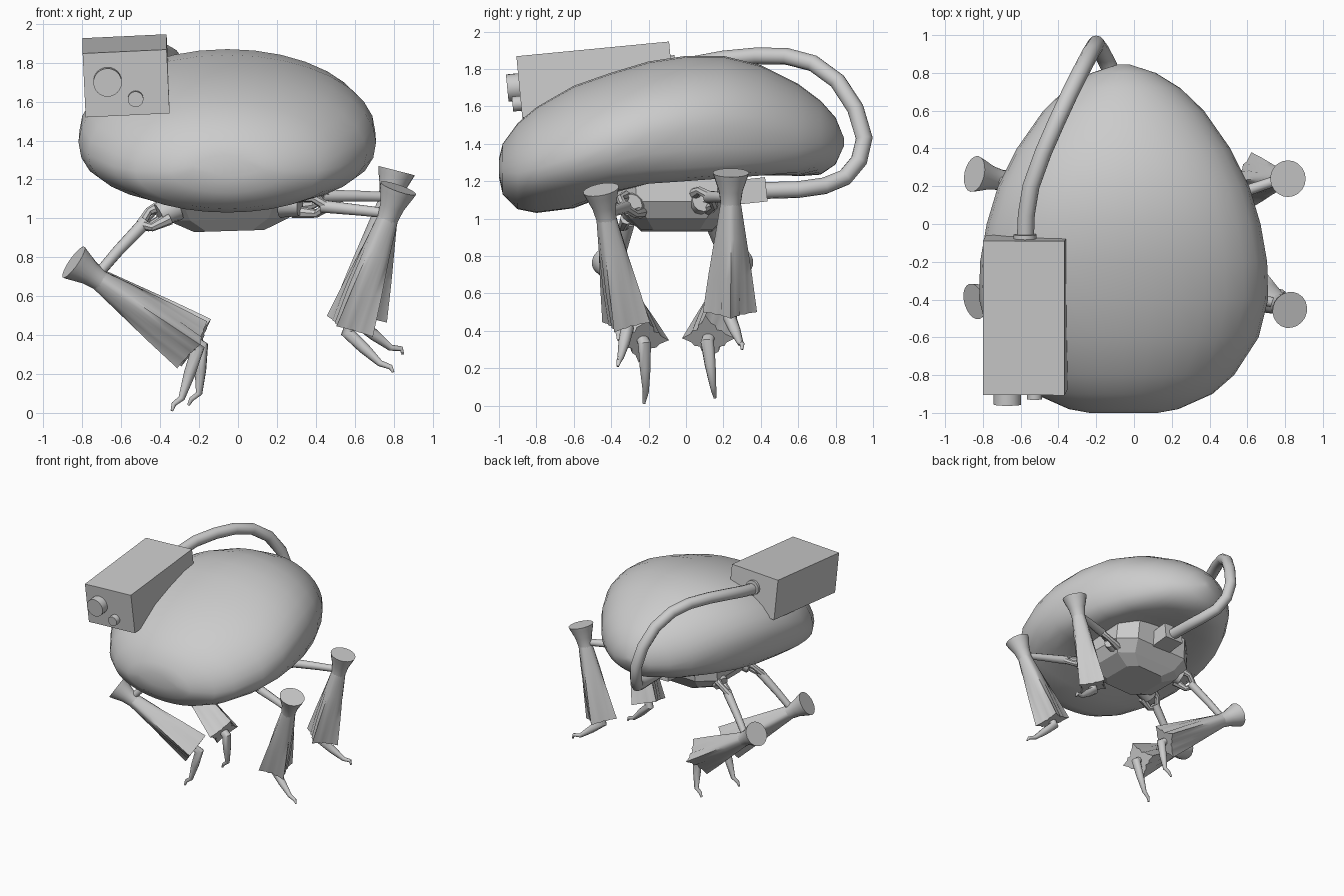
import bpy, bmesh
from math import sin, cos, pi, radians
from mathutils import Vector, Matrix

cube = bpy.data.objects.get("Cube")
if cube:
    bpy.data.objects.remove(cube, do_unlink=True)


def finish(name, bm, angle=35):
    """Turn a bmesh into an object, smooth below the given angle."""
    bmesh.ops.recalc_face_normals(bm, faces=bm.faces)
    mesh = bpy.data.meshes.new(name)
    bm.to_mesh(mesh)
    bm.free()
    obj = bpy.data.objects.new(name, mesh)
    bpy.context.collection.objects.link(obj)
    bpy.ops.object.select_all(action="DESELECT")
    obj.select_set(True)
    bpy.context.view_layer.objects.active = obj
    if angle:
        bpy.ops.object.shade_smooth_by_angle(angle=radians(angle))
    return obj


def loft(name, rings, angle=35):
    """Skin a list of equal-length point rings and cap both ends."""
    bm = bmesh.new()
    loops = [[bm.verts.new(p) for p in ring] for ring in rings]
    n = len(loops[0])
    for a, b in zip(loops, loops[1:]):
        for i in range(n):
            j = (i + 1) % n
            bm.faces.new((a[i], a[j], b[j], b[i]))
    bm.faces.new(loops[0])
    bm.faces.new(loops[-1])
    return finish(name, bm, angle)


def tube(name, points, radii, sides=12, fold=0.0, angle=40):
    """Sweep a circle, or a pleated four-ridged star that deepens, along a path."""
    pts = [Vector(p) for p in points]
    last = len(pts) - 1
    rings, frame, old = [], None, None
    for k, p in enumerate(pts):
        tangent = (pts[min(k + 1, last)] - pts[max(k - 1, 0)]).normalized()
        if frame is None:
            frame = tangent.to_track_quat("Z", "Y")
        else:
            frame = old.rotation_difference(tangent) @ frame
        old = tangent
        depth = fold * k / last
        ring = []
        for i in range(sides):
            t = 2 * pi * i / sides
            r = radii[k] * (1 - depth * abs(sin(2 * t))) * (1 - .35 * depth * (i % 2))
            ring.append(p + frame @ Vector((r * cos(t), r * sin(t), 0)))
        rings.append(ring)
    return loft(name, rings, angle)


def box(name, center, size, rot):
    bm = bmesh.new()
    bmesh.ops.create_cube(bm, size=1)
    place = Matrix.Translation(center) @ rot @ Matrix.Diagonal((*size, 1))
    bmesh.ops.transform(bm, matrix=place, verts=bm.verts)
    return finish(name, bm, 0)


# Egg-shaped shell: y, top, bottom, half width, belly hollow
SHELL = [
    (-1.0, 1.32, 1.22, .18, 0), (-.98, 1.40, 1.13, .29, 0), (-.9, 1.51, 1.05, .47, 0),
    (-.8, 1.595, 1.03, .585, 0), (-.6, 1.71, 1.05, .715, .1), (-.4, 1.78, 1.11, .765, .4),
    (-.2, 1.84, 1.17, .76, .8), (0, 1.87, 1.2, .725, 1), (.2, 1.87, 1.215, .665, 1),
    (.4, 1.82, 1.215, .565, .8), (.6, 1.72, 1.21, .425, .4), (.72, 1.63, 1.235, .3, 0),
    (.8, 1.54, 1.29, .17, 0), (.845, 1.43, 1.39, .03, 0),
]
rings = []
for y, top, bottom, half, hollow in SHELL:
    waist = bottom + .42 * (top - bottom)
    ring = []
    for i in range(32):
        t = 2 * pi * i / 32
        s = sin(t)
        if s > 0:
            z = waist + (top - waist) * s
        else:
            z = waist + (waist - bottom) * (s + hollow * (sin(2.2 * s) - s))
        ring.append(Vector((-.055 + half * cos(t), y, z)))
    rings.append(ring)
loft("shell", rings, 60)

# Faceted chassis under the shell, with a socket for the hose
rings = []
for z, hx, hy in ((1.3, .35, .35), (1.08, .365, .33), (.995, .31, .25), (.935, .18, .19)):
    cut = .65
    corners = [(1, -cut), (1, cut), (cut, 1), (-cut, 1), (-1, cut), (-1, -cut), (-cut, -1), (cut, -1)]
    rings.append([Vector((-.045 + hx * u, -.05 + hy * v, z + .03 * u * hx)) for u, v in corners])
loft("chassis", rings, 0)
box("hose_socket", (-.05, .32, 1.145), (.17, .22, .13), Matrix.Rotation(radians(6), 4, "X"))

# Instrument box on the shell
tilt = Matrix.Rotation(radians(5.5), 4, "X") @ Matrix.Rotation(radians(-2.7), 4, "Y")
center = Vector((-.575, -.482, 1.733))
box("instrument_box", center, (.432, .82, .33), tilt)


def on_box(x, y, z):
    return center + tilt @ Vector((x, y, z))


for name, x, z, r, reach in (("large_lens", -.095, .015, .073, .475), ("small_lens", .045, -.08, .04, .455)):
    tube(name, [on_box(x, -.4, z), on_box(x, -reach, z)], [r, r], 24)
tube("hose_collar", [on_box(0, .4, .04), on_box(0, .432, .04)], [.06, .06], 16)

# Hose looping from the box round the back to the socket
HOSE = [
    (-.575, -.08, 1.8), (-.57, .05, 1.825), (-.545, .2, 1.853), (-.48, .38, 1.87),
    (-.41, .54, 1.867), (-.345, .68, 1.83), (-.28, .81, 1.735), (-.23, .905, 1.59),
    (-.2, .953, 1.43), (-.18, .925, 1.31), (-.14, .85, 1.22), (-.09, .74, 1.175),
    (-.06, .6, 1.155), (-.05, .42, 1.15),
]
tube("hose", HOSE, [.045] * len(HOSE), 12)

# Legs: hip, elbow, cup top, skirt end, then toe knuckle, toe end and tip
LEGS = {
    "front_left": [(.27, -.28, 1.075), (.46, -.33, 1.06), (.825, -.455, 1.155), (.575, -.32, .445),
                   (.73, -.35, .255), (.785, -.36, .235), (.798, -.365, .21)],
    "back_left": [(.27, .08, 1.09), (.46, .13, 1.12), (.815, .24, 1.245), (.625, .235, .5),
                  (.785, .29, .335), (.84, .3, .33), (.848, .3, .3)],
    "front_right": [(-.36, -.28, 1.04), (-.5, -.31, .97), (-.845, -.41, .775), (-.235, -.23, .35),
                    (-.29, -.215, .075), (-.33, -.22, .045), (-.34, -.225, .01)],
    "back_right": [(-.36, .09, 1.04), (-.5, .14, .97), (-.845, .265, .775), (-.215, .12, .36),
                   (-.2, .145, .1), (-.24, .15, .07), (-.255, .155, .04)],
}
for side, joints in LEGS.items():
    hip, elbow, cup, hem, knuckle, toe, tip = [Vector(p) for p in joints]
    axis = (hem - cup).normalized()
    neck = cup + axis * .17
    knee = cup + axis * .14

    # Open fork at the hip, then the thigh bar
    arm = (elbow - hip).normalized()
    across = arm.cross(Vector((0, 0, 1))).normalized() * .04 + Vector((0, 0, .04))
    for label, s in (("upper", 1), ("lower", -1)):
        tube(f"{side}_{label}_fork", [hip + across * s, hip.lerp(elbow, .65) + across * s, elbow],
             [.034, .022, .026], 8)
    tube(f"{side}_hip_joint", [hip - arm * .05, hip + arm * .05], [.075, .06], 12)
    tube(f"{side}_thigh", [elbow - arm * .03, elbow.lerp(knee, .5), knee], [.034, .029, .026], 10)

    # Flared knee cup and pleated skirt
    tube(f"{side}_knee_cup", [cup, cup + axis * .03, cup + axis * .1, neck, neck + axis * .08],
         [.097, .088, .064, .054, .055], 20)
    tube(f"{side}_skirt", [neck - axis * .02, neck.lerp(hem, .3), neck.lerp(hem, .65), hem],
         [.052, .083, .116, .145], 24, .4, 60)

    # Jointed toe with a hooked claw
    ankle = hem - axis * .06
    bulge = hem + axis * .035
    tube(f"{side}_toe", [ankle, bulge, bulge.lerp(knuckle, .5), knuckle, toe, tip],
         [.03, .036, .03, .017, .013, .007], 10)
